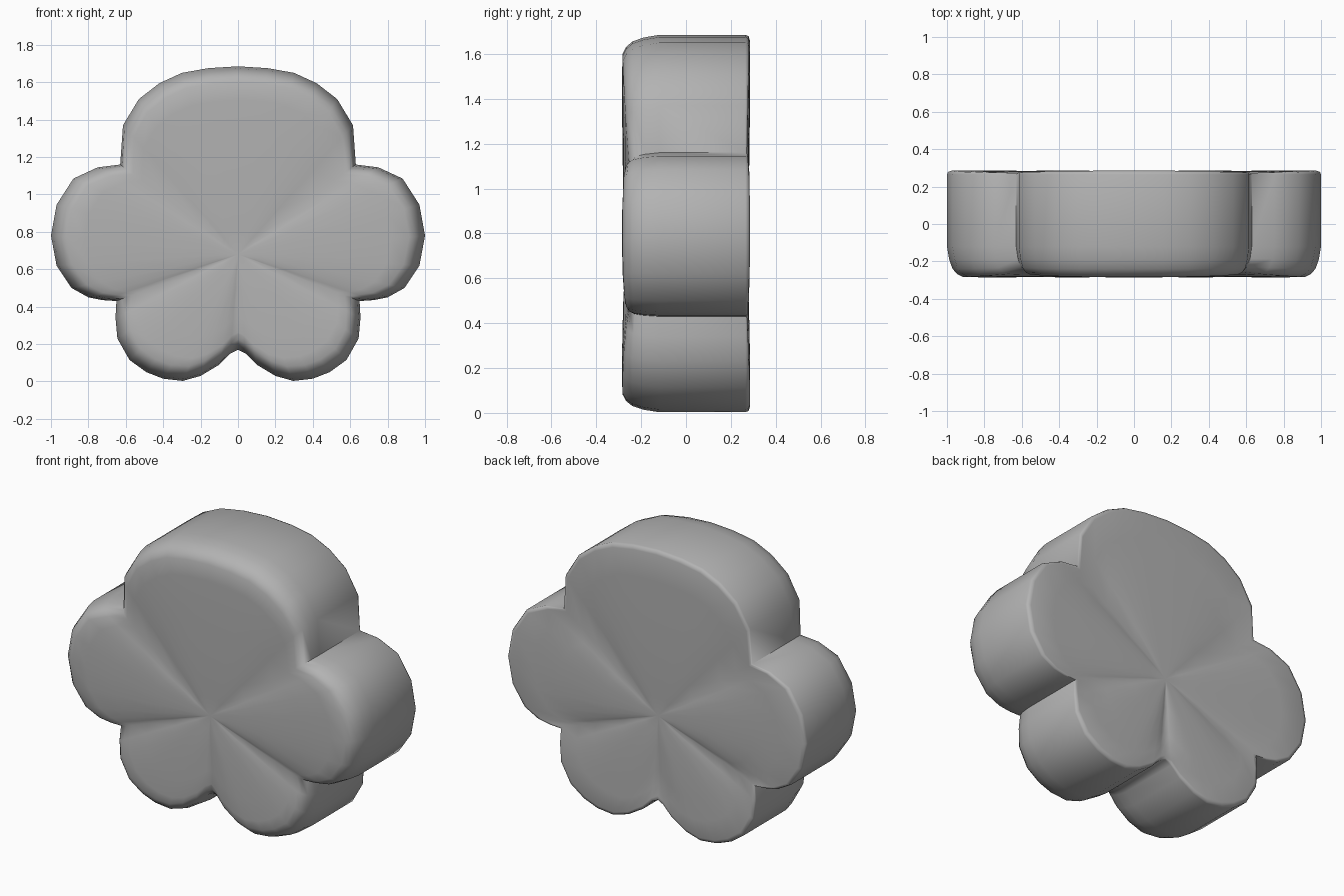
import bpy, bmesh, math

if "Cube" in bpy.data.objects:
    bpy.data.objects.remove(bpy.data.objects["Cube"])

CX, CZ = 0.0, 0.68      # point where all the petals meet
DIP = 0.032             # depth of the grooves between petals

# Half outline, one list per lobe (x, z), running clockwise from the top
top_half = [(0, 1.685), (0.16, 1.675), (0.30, 1.65), (0.42, 1.595),
            (0.53, 1.51), (0.615, 1.37), (0.63, 1.16)]
side = [(0.63, 1.16), (0.75, 1.145), (0.88, 1.085), (0.97, 0.945), (1.0, 0.78),
        (0.97, 0.62), (0.89, 0.50), (0.80, 0.45), (0.725, 0.435), (0.65, 0.43)]
low = [(0.65, 0.43), (0.655, 0.34), (0.645, 0.23), (0.58, 0.115), (0.49, 0.05),
       (0.40, 0.015), (0.295, 0.003), (0.20, 0.03), (0.10, 0.09),
       (0.04, 0.15), (0, 0.17)]


def angle(p):
    return math.atan2(p[0] - CX, p[1] - CZ)


def weighted(points, a0, a1):
    """Add groove weight: 1 at the lobe borders, 0 along its middle."""
    return [(x, z, abs(2 * (angle((x, z)) - a0) / (a1 - a0) - 1) ** 3)
            for x, z in points]


v1, v2 = angle(side[0]), angle(low[0])
half = (weighted(top_half, -v1, v1) + weighted(side, v1, v2)[1:]
        + weighted(low, v2, math.pi)[1:])
outline = half + [(-x, z, w) for x, z, w in half[-2:0:-1]]

# Cross-section from front centre to back centre: (radius factor, inset, y, groove amount)
section = [(0.12, 0, -0.274, 0.15), (0.35, 0, -0.281, 0.5), (0.65, 0, -0.285, 0.85),
           (0.82, 0, -0.285, 0.9), (1, 0.085, -0.283, 0.9), (1, 0.055, -0.268, 0.6),
           (1, 0.03, -0.24, 0.35), (1, 0.012, -0.19, 0.15), (1, 0, -0.12, 0),
           (1, 0, 0.265, 0), (1, 0.006, 0.279, 0.2), (1, 0.025, 0.285, 0.5),
           (0.82, 0, 0.285, 0.8), (0.65, 0, 0.285, 0.85),
           (0.35, 0, 0.281, 0.5), (0.12, 0, 0.274, 0.15)]

bm = bmesh.new()
rings = []
for f, inset, y, g in section:
    ring = []
    for x, z, w in outline:
        r = math.hypot(x - CX, z - CZ)
        k = f * (r - inset) / r
        yy = y - math.copysign(DIP * g * w, y)
        ring.append(bm.verts.new((CX + (x - CX) * k, yy, CZ + (z - CZ) * k)))
    rings.append(ring)

n = len(outline)
for a, b in zip(rings, rings[1:]):
    for i in range(n):
        j = (i + 1) % n
        bm.faces.new((a[i], a[j], b[j], b[i]))
# Centre fans on front and back
for ring, y in ((rings[0], -0.268), (rings[-1], 0.268)):
    c = bm.verts.new((CX, y, CZ))
    for i in range(n):
        bm.faces.new((ring[i], ring[(i + 1) % n], c))
bmesh.ops.recalc_face_normals(bm, faces=bm.faces[:])

mesh = bpy.data.meshes.new("five_lobed_cushion")
bm.to_mesh(mesh)
bm.free()
cushion = bpy.data.objects.new("five_lobed_cushion", mesh)
bpy.context.collection.objects.link(cushion)

# Dark grey colour
grey = bpy.data.materials.new("dark_grey")
grey.diffuse_color = (0.45, 0.45, 0.45, 1)
grey.use_nodes = True
grey.node_tree.nodes["Principled BSDF"].inputs["Base Color"].default_value = grey.diffuse_color
mesh.materials.append(grey)

bpy.context.view_layer.objects.active = cushion
cushion.select_set(True)
bpy.ops.object.shade_smooth_by_angle(angle=math.radians(75))
